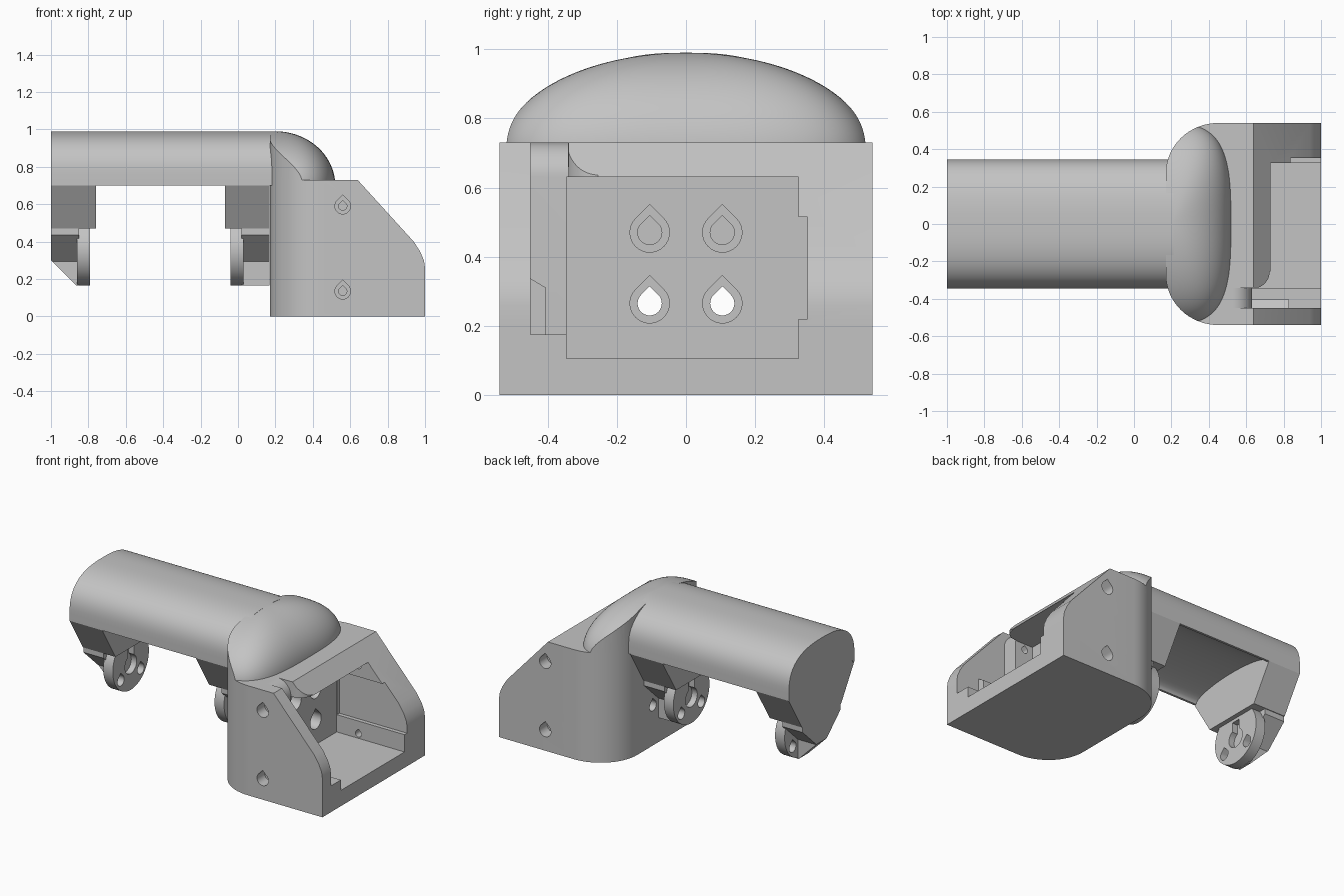
import bpy, math
from math import sin, cos, pi, radians, copysign, hypot

cube = bpy.data.objects.get("Cube")
if cube:
    bpy.data.objects.remove(cube, do_unlink=True)

grey = bpy.data.materials.new("light_grey")
grey.use_nodes = True
grey.diffuse_color = (0.55, 0.55, 0.55, 1)
grey.node_tree.nodes["Principled BSDF"].inputs["Base Color"].default_value = (0.55, 0.55, 0.55, 1)


def prism(name, pts, axis, lo, hi):
    """Extrude a 2D outline along an axis between lo and hi."""
    place = {"x": lambda a, b, d: (d, a, b),
             "y": lambda a, b, d: (a, d, b),
             "z": lambda a, b, d: (a, b, d)}[axis]
    n = len(pts)
    verts = [place(a, b, d) for d in (lo, hi) for a, b in pts]
    faces = [list(range(n)), list(range(n, 2 * n))]
    faces += [[i, (i + 1) % n, n + (i + 1) % n, n + i] for i in range(n)]
    mesh = bpy.data.meshes.new(name)
    mesh.from_pydata(verts, [], faces)
    ob = bpy.data.objects.new(name, mesh)
    bpy.context.collection.objects.link(ob)
    mesh.materials.append(grey)
    select(ob)
    bpy.ops.object.mode_set(mode="EDIT")
    bpy.ops.mesh.select_all(action="SELECT")
    bpy.ops.mesh.normals_make_consistent(inside=False)
    bpy.ops.object.mode_set(mode="OBJECT")
    return ob


def select(ob):
    bpy.ops.object.select_all(action="DESELECT")
    ob.select_set(True)
    bpy.context.view_layer.objects.active = ob


def combine(ob, tool, operation="DIFFERENCE"):
    """Apply a boolean and throw the tool away."""
    select(ob)
    mod = ob.modifiers.new("cut", "BOOLEAN")
    mod.operation, mod.solver, mod.object = operation, "EXACT", tool
    bpy.ops.object.modifier_apply(modifier=mod.name)
    bpy.data.objects.remove(tool, do_unlink=True)


def box(x0, x1, y0, y1, z0, z1):
    return prism("cutter", [(x0, y0), (x1, y0), (x1, y1), (x0, y1)], "z", z0, z1)


def bulge(value, n):
    """Signed power that turns a circle into a squarer superellipse."""
    return copysign(abs(value) ** (2 / n), value)


def arc(cx, cy, rx, ry, start, end, steps=16, n=2):
    angles = [radians(start + (end - start) * i / steps) for i in range(steps + 1)]
    return [(cx + rx * bulge(cos(a), n), cy + ry * bulge(sin(a), n)) for a in angles]


def teardrop(cx, cy, r):
    return arc(cx, cy, r, r, -225, 45, 24) + [(cx, cy + r * 1.41)]


def finish(ob):
    select(ob)
    bpy.ops.object.shade_smooth_by_angle(angle=radians(30))


# Housing: footprint with rounded back corners, trimmed by the side profile
footprint = ([(1, -0.54), (1, 0.54)] + arc(0.45, 0.27, 0.28, 0.27, 90, 180)
             + arc(0.45, -0.27, 0.28, 0.27, 180, 270))
housing = prism("housing", footprint, "z", 0, 0.73)
side = [(0, -0.2), (1.2, -0.2), (1.2, 0.1), (1, 0.2), (1, 0.26), (0.994, 0.30),
        (0.975, 0.345), (0.94, 0.4), (0.64, 0.73), (0.54, 0.84), (0, 0.84)]
combine(housing, prism("profile", side, "y", -1, 1), "INTERSECT")

# Pocket, long groove in one wall, and a slot in the other
combine(housing, box(0.5, 1.2, -0.345, 0.325, 0.105, 0.63))
combine(housing, box(0.502, 1.2, 0.3, 0.352, 0.22, 0.515))
combine(housing, box(0.63, 1.2, -0.45, -0.34, 0.175, 0.9))

# Rounded lip behind the slot and rounded roof corner beside it
lip = arc(0.53, 0.63, 0.1, 0.1, 0, 90) + [(0.53, 0.8), (0.65, 0.8), (0.65, 0.63)]
combine(housing, prism("cutter", lip, "y", -0.45, -0.342))
corner = arc(0.635, -0.255, 0.09, 0.09, 270, 360) + [(0.76, -0.255), (0.76, -0.36), (0.635, -0.36)]
combine(housing, prism("cutter", corner, "z", 0.6, 0.8))

# Screw holes in the pocket back wall, with counterbores
for y in (-0.105, 0.105):
    for z in (0.265, 0.47):
        combine(housing, prism("cutter", teardrop(y, z, 0.057), "x", 0.4, 0.55))
        combine(housing, prism("cutter", teardrop(y, z, 0.035), "x", 0.0, 0.45))

# Screw holes in both side walls, staggered from side to side
for s, x in ((-1, 0.56), (1, 0.66)):
    for z in (0.135, 0.59):
        combine(housing, prism("cutter", teardrop(x, z, 0.042), "y", s * 0.46, s * 0.7))
        combine(housing, prism("cutter", teardrop(x, z, 0.022), "y", s * 0.3, s * 0.5))
finish(housing)

# Small ledge inside the slot
ledge = prism("slot_ledge", [(-0.455, 0.17), (-0.405, 0.17), (-0.405, 0.31), (-0.455, 0.34)],
              "x", 0.625, 0.83)
finish(ledge)

# Dome joining the tube to the housing: a sphere with squared-off plan
bpy.ops.mesh.primitive_uv_sphere_add(segments=128, ring_count=64, radius=1)
dome = bpy.context.object
dome.name = "dome"
for v in dome.data.vertices:
    r = hypot(v.co.x, v.co.y) or 1
    v.co = (0.2 + 0.32 * r * bulge(v.co.x / r, 3.2),
            0.535 * r * bulge(v.co.y / r, 3.2),
            0.7 + 0.29 * v.co.z)
dome.data.materials.append(grey)
combine(dome, prism("clip", footprint, "z", 0.68, 1.1), "INTERSECT")
finish(dome)

# Tube: flattened arch on top, shallow hollow underneath
section = arc(0, 0.75, 0.345, 0.24, 0, 180, 48, 2.6) + [(-0.345, 0.7)]
section += arc(0, 0.7, 0.33, 0.07, 180, 0, 20) + [(0.345, 0.7)]
tube = prism("tube", section, "x", -1, 0.21)
finish(tube)

# Two mirrored mounts facing each other
MID = -0.415
for name, s in (("outer", 1), ("inner", -1)):
    def mx(x):
        return MID + s * (x - MID)

    # Tapered leg under the tube, filling the hollow
    leg = prism(name + "_leg", [(-0.345, 0.7), (-0.205, 0.47), (0.205, 0.47), (0.345, 0.7),
                                (0.3, 0.8), (-0.3, 0.8)], "x", mx(-0.999), mx(-0.76))
    finish(leg)

    # Backing rib
    half = [(0.05, 0.165), (0.05, 0.295), (0.2, 0.435), (0.2, 0.475)]
    rib = prism(name + "_rib", half + [(-y, z) for y, z in reversed(half)],
                "x", mx(-0.999), mx(-0.85))
    if s > 0:
        combine(rib, prism("cutter", [(-1.1, 0.4), (-0.86, 0.16), (-0.86, 0.1), (-1.1, 0.1)],
                           "y", -0.3, 0.3))
    finish(rib)

    # Round mounting plate with two screw holes and a keyhole recess
    plate = prism(name + "_plate", arc(0, 0.355, 0.19, 0.19, 141, 399, 40),
                  "x", mx(-0.86), mx(-0.79))
    for y in (-0.105, 0.105):
        combine(plate, prism("cutter", teardrop(y, 0.265, 0.035), "x", mx(-0.95), mx(-0.7)))
    keyhole = arc(0, 0.335, 0.062, 0.062, 120, 420, 24) + [(0.031, 0.45), (-0.031, 0.45)]
    combine(plate, prism("cutter", keyhole, "x", mx(-0.83), mx(-0.7)))
    finish(plate)
